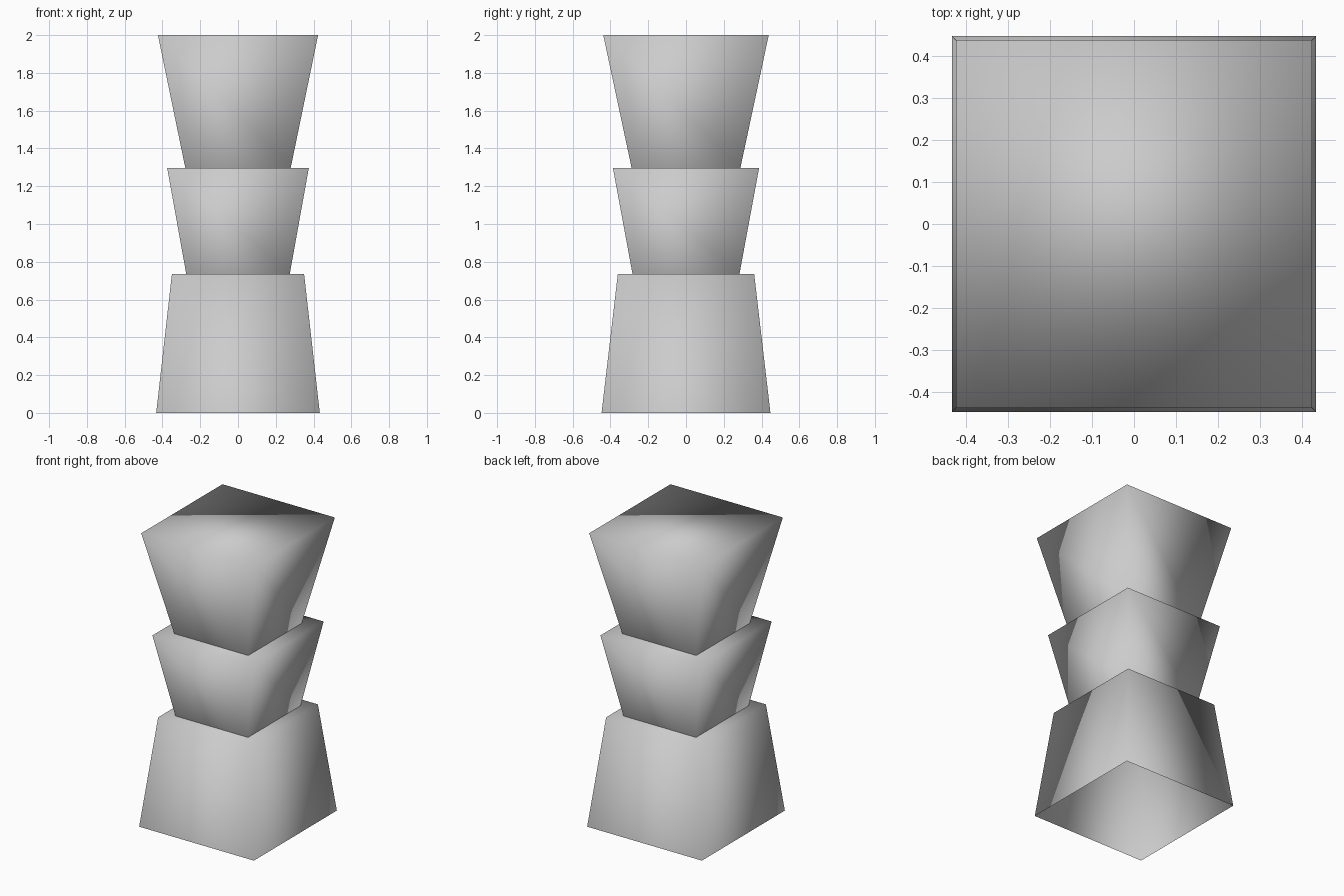
import bpy
import bmesh

cube = bpy.data.objects.get("Cube")
if cube:
    bpy.data.objects.remove(cube, do_unlink=True)

grey = bpy.data.materials.new("plain_grey")
grey.use_nodes = True
colour = (0.6, 0.6, 0.6, 1)
grey.diffuse_color = colour
grey.node_tree.nodes["Principled BSDF"].inputs["Base Color"].default_value = colour


def tapered_block(name, z0, z1, base, top):
    """Smooth four-sided block, open underneath; base and top are half sizes."""
    bm = bmesh.new()
    bmesh.ops.create_cube(bm, size=2)
    for v in bm.verts:
        (hx, hy), z = (top, z1) if v.co.z > 0 else (base, z0)
        v.co = (v.co.x * hx, v.co.y * hy, z)
    bm.normal_update()
    underside = [f for f in bm.faces if f.normal.z < -0.9]
    bmesh.ops.delete(bm, geom=underside, context='FACES_ONLY')
    for f in bm.faces:
        f.smooth = True
    mesh = bpy.data.meshes.new(name)
    bm.to_mesh(mesh)
    bm.free()
    mesh.materials.append(grey)
    obj = bpy.data.objects.new(name, mesh)
    bpy.context.collection.objects.link(obj)
    return obj


# Stack: a base narrowing upwards, then two blocks flaring upwards
tapered_block("lower_block", 0, 0.735, (0.433, 0.447), (0.35, 0.361))
tapered_block("middle_block", 0.735, 1.297, (0.274, 0.283), (0.375, 0.387))
tapered_block("upper_block", 1.297, 2, (0.279, 0.288), (0.424, 0.438))
